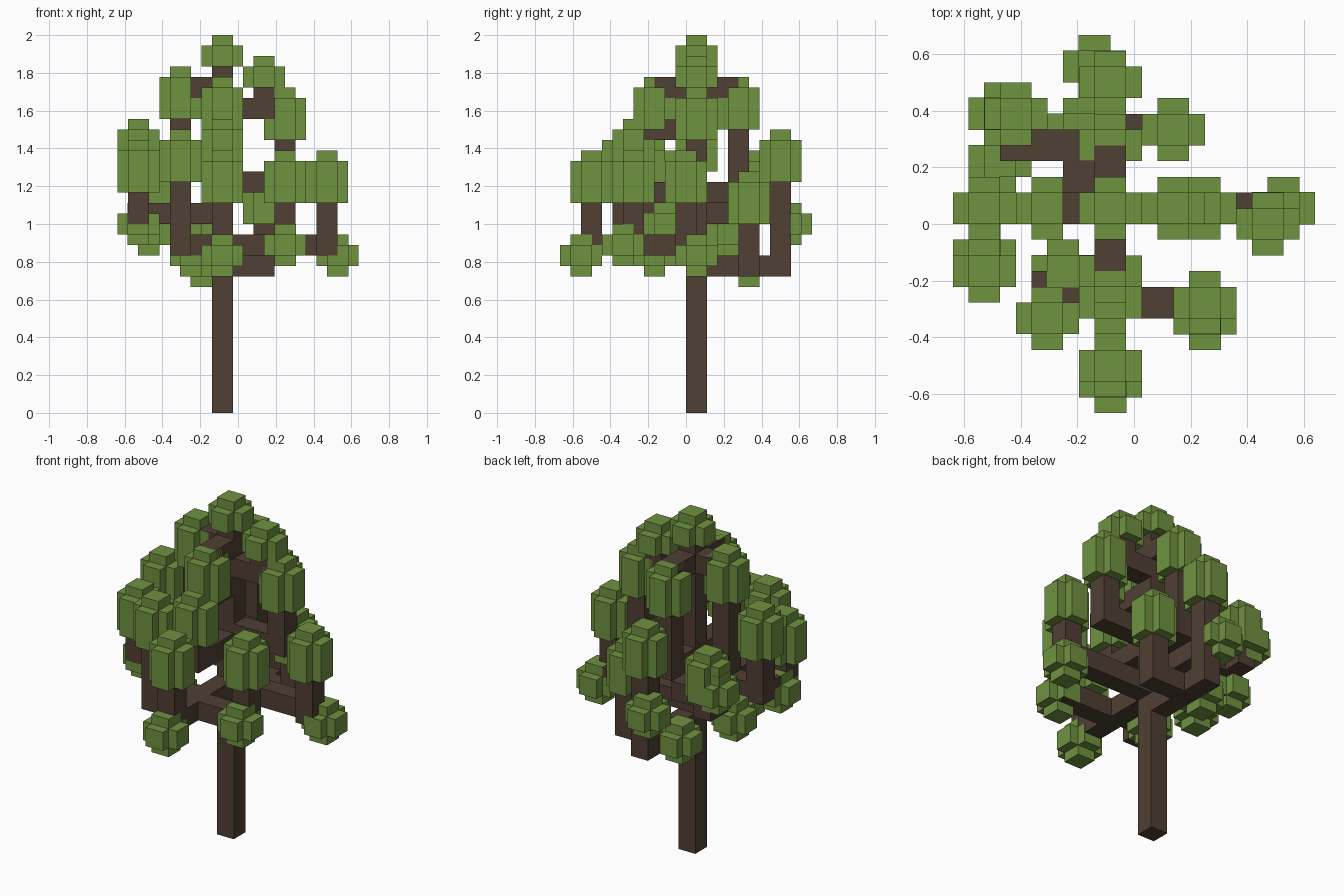
import bpy, bmesh
from mathutils import Vector

cube = bpy.data.objects.get("Cube")
if cube:
    bpy.data.objects.remove(cube, do_unlink=True)

U = 1 / 18  # one block unit; block coordinates have the trunk at (-1, 1)


def material(name, rgb):
    m = bpy.data.materials.new(name)
    m.use_nodes = True
    m.diffuse_color = (*rgb, 1)
    m.node_tree.nodes["Principled BSDF"].inputs["Base Color"].default_value = (*rgb, 1)
    return m


BARK = material("bark brown", (0.080, 0.050, 0.034))
LEAF = material("leaf green", (0.162, 0.287, 0.051))


def build(name, boxes, mat):
    """Make one object from (low corner, high corner) boxes in block units."""
    bm = bmesh.new()
    for lo, hi in boxes:
        lo, hi = Vector(lo), Vector(hi)
        mid, size = (lo + hi) / 2, hi - lo
        for v in bmesh.ops.create_cube(bm, size=1)["verts"]:
            v.co = Vector(((mid.x + v.co.x * size.x - 0.5) * U,
                           (mid.y + v.co.y * size.y) * U,
                           (mid.z + v.co.z * size.z) * U))
    me = bpy.data.meshes.new(name)
    bm.to_mesh(me)
    bm.free()
    me.materials.append(mat)
    ob = bpy.data.objects.new(name, me)
    bpy.context.collection.objects.link(ob)
    return ob


def column(x, y, rx, ry, z0, z1):
    return (x - rx, y - ry, z0), (x + rx, y + ry, z1)


def branch(name, z, path, top=None):
    """Two-unit bar along the path at height z, with a post at its end up to top."""
    boxes = []
    for (ax, ay), (bx, by) in zip(path, path[1:]):
        boxes.append(((min(ax, bx) - 1, min(ay, by) - 1, z),
                      (max(ax, bx) + 1, max(ay, by) + 1, z + 2)))
    if top:
        boxes.append(column(*path[-1], 1, 1, z, top))
    build(name, boxes, BARK)


def big_clump(name, x, y, z0, z1):
    """Cross-shaped crown with a raised cap, standing on a post."""
    build(name, [column(x, y, 2, 1, z0, z1), column(x, y, 1, 2, z0, z1),
                 column(x, y, 1, 1, z0, z1 + 1)], LEAF)


def small_clump(name, x, y, z):
    """Cross-shaped tuft with a cap above and below."""
    e = 0.02  # keeps leaves just outside the bark
    build(name, [column(x, y, 2, 1 + e, z + 1, z + 3), column(x, y, 1 + e, 2, z + 1, z + 3),
                 column(x, y, 1 + e, 1 + e, z - e, z + 4 + e)], LEAF)


# Trunk
T = (-1, 1)
build("trunk", [column(*T, 1, 1, 0, 33)], BARK)

# Lower branches
branch("back_branch", 13, [T, (-1, 9)], 22)
branch("back_left_branch", 13, [(-1, 6), (3, 6)], 18)
branch("front_branch", 15, [T, (-1, -9)], 20)
branch("front_left_branch", 15, [(-1, -5), (5, -5)], 20)
branch("front_right_branch", 15, [(-1, -4), (-5, -4), (-5, -6)], 22)
branch("left_branch", 15, [T, (9, 1), (9, 0)], 20)
# Middle branches
branch("right_branch", 18, [T, (-9, 1)], 23)
branch("right_side_branch", 18, [(-9, 1), (-9, -3)], 21)
branch("back_right_branch", 18, [(-3, 1), (-3, 5), (-7, 5), (-7, 7)], 20)
branch("right_upper_post", 18, [(-4, 1), (-5, 1)], 28)
branch("back_middle_branch", 20, [T, (-1, 5)], 27)
branch("front_middle_branch", 20, [T, (-1, -5)], 23)
branch("left_middle_branch", 21, [T, (5, 1)], 26)
# Upper branches
branch("front_upper_branch", 26, [T, (-1, -3)])
branch("left_upper_branch", 28, [T, (3, 1)], 31)
branch("top_cross_branch", 30, [(-1, -2), (-1, 4)])
branch("top_right_branch", 30, [T, (-4, 1)])

# Large leaf clumps: x, y, bottom, top of the arms
for name, *spec in [
    ("top_leaves", -1, 1, 33, 35),
    ("left_upper_leaves", 3, 1, 31, 33),
    ("left_middle_leaves", 5, 1, 26, 30),
    ("right_upper_leaves", -5, 1, 28, 32),
    ("front_upper_leaves", -1, -3, 27, 31),
    ("back_upper_leaves", -1, 5, 27, 31),
    ("front_middle_leaves", -1, -5, 23, 27),
    ("front_leaves", -1, -9, 20, 24),
    ("front_left_leaves", 5, -5, 20, 24),
    ("front_right_leaves", -5, -6, 22, 26),
    ("left_leaves", 9, 0, 20, 24),
    ("right_leaves", -9, 1, 23, 27),
    ("right_side_leaves", -9, -3, 21, 25),
    ("back_leaves", -1, 9, 22, 26),
    ("back_left_leaves", 3, 6, 18, 22),
    ("back_right_leaves", -7, 7, 20, 24),
]:
    big_clump(name, *spec)

# Small leaf tufts: x, y, bottom
for name, *spec in [
    ("front_tuft", -1, -10, 13),
    ("front_left_tuft", 5, -6, 14),
    ("front_right_tuft", -4, -3, 13),
    ("left_tuft", 10, 1, 13),
    ("right_tuft", -9, -2, 16),
    ("right_back_tuft", -8, 4, 15),
    ("back_tuft", -2, 10, 16),
    ("back_right_tuft", -3, 6, 12),
    ("back_right_upper_tuft", -8, 7, 19),
]:
    small_clump(name, *spec)
